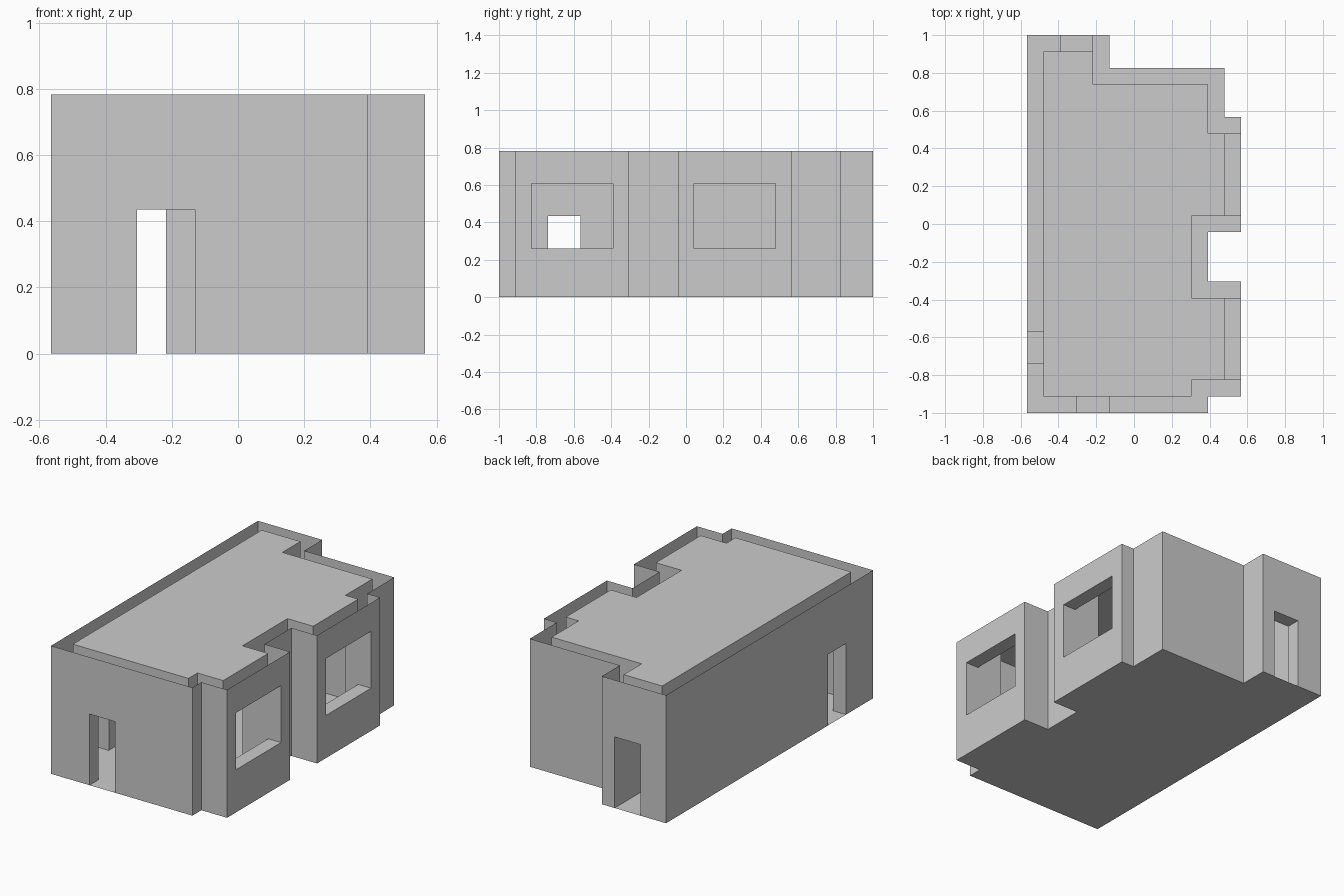
import bpy
from mathutils import Vector

if "Cube" in bpy.data.objects:
    bpy.data.objects.remove(bpy.data.objects["Cube"])

U = 2 / 23          # one building block
H = 9               # wall height in blocks

# Plan outlines in blocks, counter-clockwise
OUTER = [(0, 0), (11, 0), (11, 1), (13, 1), (13, 8), (11, 8), (11, 11),
         (13, 11), (13, 18), (12, 18), (12, 21), (5, 21), (5, 23), (0, 23)]
INNER = [(1, 1), (10, 1), (10, 2), (12, 2), (12, 7), (10, 7), (10, 12),
         (12, 12), (12, 17), (11, 17), (11, 20), (4, 20), (4, 22), (1, 22)]

# Openings: axis they pass through, low corner, high corner
OPENINGS = [
    (1, (3, 0, 0), (5, 1, 5)),        # front door
    (1, (2, 22, 0), (4, 23, 5)),      # back door
    (0, (0, 3, 0), (1, 5, 5)),        # side door
    (0, (12, 2, 3), (13, 7, 7)),      # front window
    (0, (12, 12, 3), (13, 17, 7)),    # rear window
]


def make(name, faces):
    """Mesh object from polygons given in block coordinates."""
    verts, index, polys = [], {}, []
    for face in faces:
        poly = []
        for x, y, z in face:
            if (x, y, z) not in index:
                index[(x, y, z)] = len(verts)
                verts.append(Vector((x - 6.5, y - 11.5, z)) * U)
            poly.append(index[(x, y, z)])
        polys.append(poly)
    mesh = bpy.data.meshes.new(name)
    mesh.from_pydata(verts, [], polys)
    mesh.update()
    obj = bpy.data.objects.new(name, mesh)
    bpy.context.collection.objects.link(obj)
    return obj


def wall_faces(p, q, flip):
    """Upright sheet from p to q, leaving out any opening in it."""
    axis = 0 if p[0] == q[0] else 1
    along = 1 - axis
    lo, hi = sorted((p[along], q[along]))
    us, zs, hole = [lo, hi], [0, H], None
    for ax, a, b in OPENINGS:
        if (ax == axis and p[axis] in (a[axis], b[axis])
                and lo <= a[along] and b[along] <= hi):
            hole = (a[along], a[2])
            us = sorted({lo, a[along], b[along], hi})
            zs = sorted({0, a[2], b[2], H})
    faces = []
    for u0, u1 in zip(us, us[1:]):
        for z0, z1 in zip(zs, zs[1:]):
            if hole == (u0, z0):
                continue
            s, e = (u0, u1) if q[along] > p[along] else (u1, u0)
            face = []
            for u, z in ((s, z0), (e, z0), (e, z1), (s, z1)):
                point = [0, 0, z]
                point[axis], point[along] = p[axis], u
                face.append(tuple(point))
            faces.append(face[::-1] if flip else face)
    return faces


def ring(name, outline, flip):
    faces = []
    for p, q in zip(outline, outline[1:] + outline[:1]):
        faces += wall_faces(p, q, flip)
    make(name, faces)


def reveal_faces(axis, a, b):
    """Jambs, lintel and (for windows) sill, facing into the opening."""
    (x0, y0, z0), (x1, y1, z1) = a, b
    faces = [[(x0, y0, z1), (x0, y1, z1), (x1, y1, z1), (x1, y0, z1)]]
    if z0 > 0:
        faces.append([(x0, y0, z0), (x1, y0, z0), (x1, y1, z0), (x0, y1, z0)])
    if axis == 0:
        faces.append([(x0, y0, z0), (x0, y0, z1), (x1, y0, z1), (x1, y0, z0)])
        faces.append([(x0, y1, z0), (x1, y1, z0), (x1, y1, z1), (x0, y1, z1)])
    else:
        faces.append([(x0, y0, z0), (x0, y1, z0), (x0, y1, z1), (x0, y0, z1)])
        faces.append([(x1, y0, z0), (x1, y0, z1), (x1, y1, z1), (x1, y1, z0)])
    return faces


# Two wall skins with an open gap between them
ring("outer_walls", OUTER, False)
ring("inner_walls", INNER, True)

# Linings joining the skins at doors and windows
make("opening_reveals", [f for o in OPENINGS for f in reveal_faces(*o)])

# Floor under the whole plan, roof over the inner skin only
make("floor", [[(x, y, 0) for x, y in reversed(OUTER)]])
make("roof", [[(x, y, H) for x, y in INNER]])
